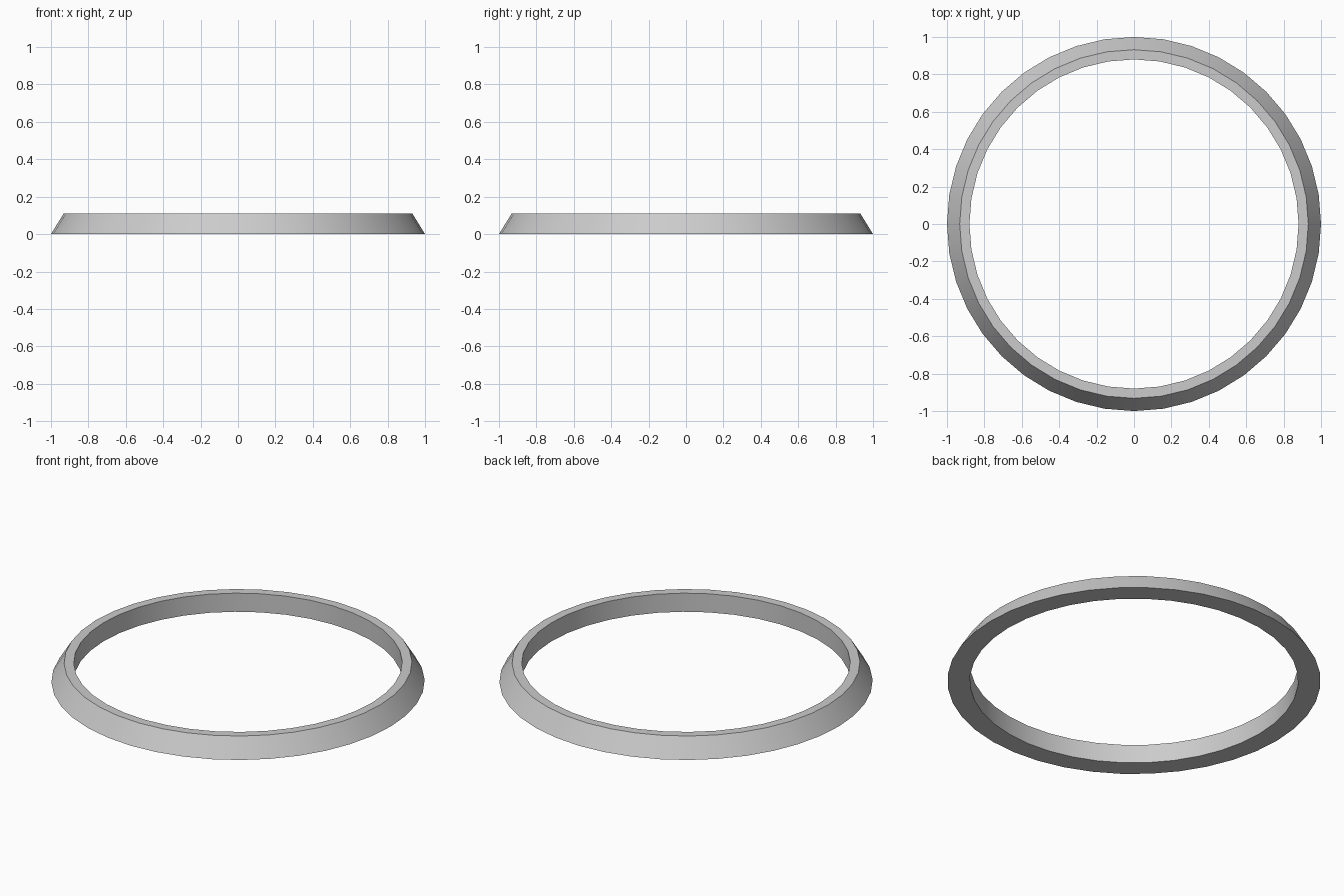
import bpy, bmesh, math

if "Cube" in bpy.data.objects:
    bpy.data.objects.remove(bpy.data.objects["Cube"])

SIDES = 40
# Cross-section (radius, height), going round the section
PROFILE = [(0.88, 0.0), (1.0, 0.0), (0.932, 0.11), (0.88, 0.11)]

# Bevelled ring: one loop of vertices per profile point, bridged all round
bm = bmesh.new()
loops = []
for r, z in PROFILE:
    loops.append([bm.verts.new((r * math.cos(2 * math.pi * i / SIDES),
                                r * math.sin(2 * math.pi * i / SIDES), z))
                  for i in range(SIDES)])
for k, a in enumerate(loops):
    b = loops[(k + 1) % len(loops)]
    for i in range(SIDES):
        j = (i + 1) % SIDES
        bm.faces.new((a[i], a[j], b[j], b[i]))
bmesh.ops.recalc_face_normals(bm, faces=bm.faces[:])

mesh = bpy.data.meshes.new("bevelled_ring")
bm.to_mesh(mesh)
bm.free()
ring = bpy.data.objects.new("bevelled_ring", mesh)
bpy.context.collection.objects.link(ring)

# Smooth around the ring, sharp along its rims
bpy.context.view_layer.objects.active = ring
ring.select_set(True)
bpy.ops.object.shade_smooth_by_angle(angle=math.radians(30))
